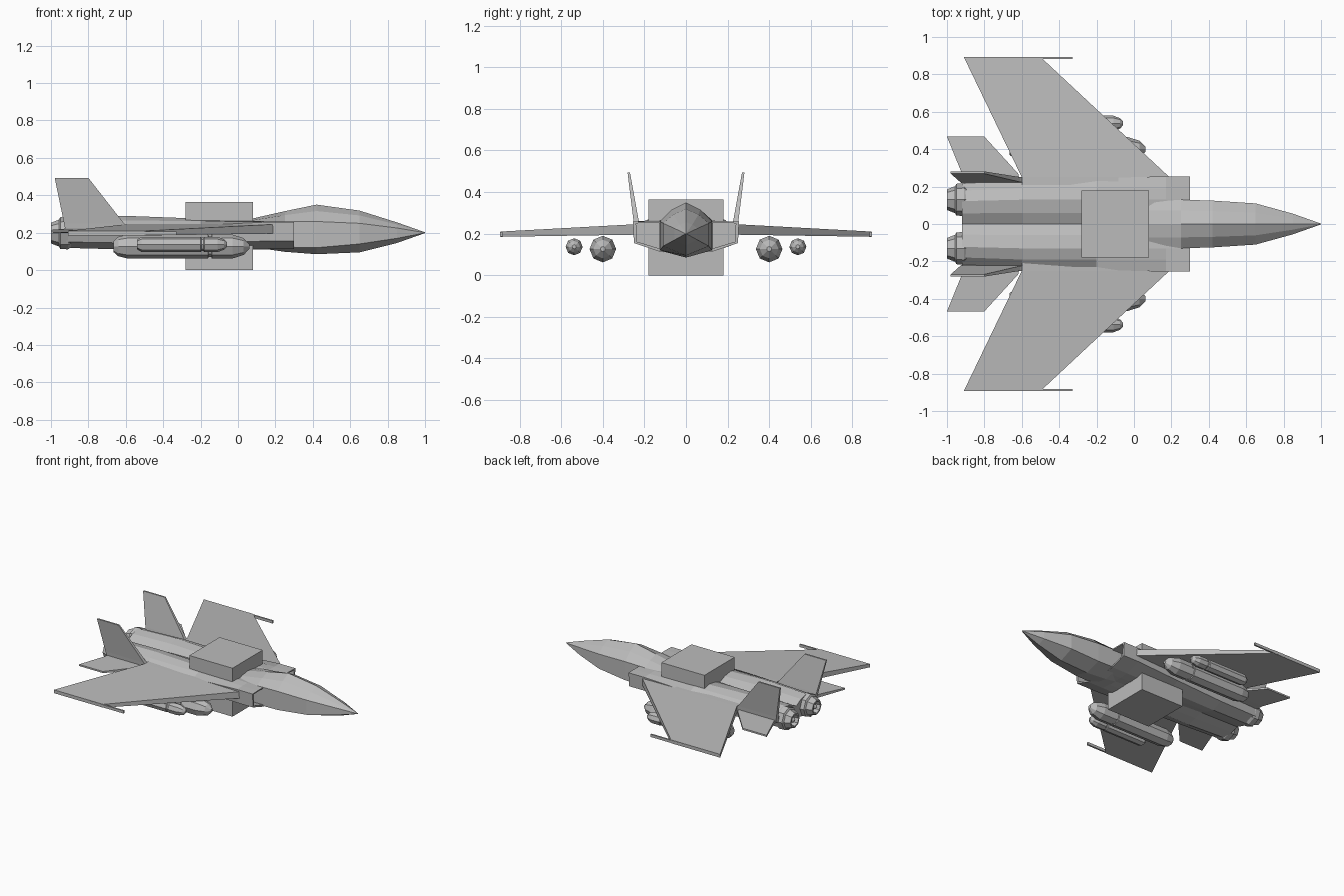
import bpy
import bmesh
from math import cos, sin, pi
from mathutils import Vector

cube = bpy.data.objects.get("Cube")
if cube:
    bpy.data.objects.remove(cube, do_unlink=True)

grey = bpy.data.materials.new("plain_grey")
grey.use_nodes = True
grey.diffuse_color = (0.5, 0.5, 0.5, 1)
grey.node_tree.nodes["Principled BSDF"].inputs["Base Color"].default_value = (0.5, 0.5, 0.5, 1)


def loft(name, rings, pair=False):
    """Skin closed rings of equal length, cap both ends, optionally mirror across y."""
    bm = bmesh.new()
    loops = [[bm.verts.new(p) for p in ring] for ring in rings]
    n = len(loops[0])
    for a, b in zip(loops, loops[1:]):
        for i in range(n):
            j = (i + 1) % n
            bm.faces.new((a[i], a[j], b[j], b[i]))
    bm.faces.new(loops[0])
    bm.faces.new(loops[-1])
    bmesh.ops.remove_doubles(bm, verts=bm.verts, dist=0.0001)
    bmesh.ops.recalc_face_normals(bm, faces=bm.faces)
    mesh = bpy.data.meshes.new(name)
    bm.to_mesh(mesh)
    bm.free()
    mesh.materials.append(grey)
    obj = bpy.data.objects.new(name, mesh)
    bpy.context.collection.objects.link(obj)
    if pair:
        mod = obj.modifiers.new("mirror", 'MIRROR')
        mod.use_axis = (False, True, False)
        mod.use_mirror_merge = False
    return obj


def section(x, half):
    """Close a half section, listed from top centre to bottom centre."""
    other = [(-y, z) for y, z in half[-2:0:-1]]
    return [Vector((x, y, z)) for y, z in half + other]


def turned(name, y, z, profile, sides=8):
    """Pair of faceted turned parts lying along x; profile is (x, radius)."""
    rings = [[Vector((x, y + r * sin(2 * pi * i / sides), z + r * cos(2 * pi * i / sides)))
              for i in range(sides)] for x, r in profile]
    return loft(name, rings, pair=True)


def chord(front, back, y, low, high):
    """Streamwise slice of a flat surface."""
    return [Vector(p) for p in ((front, y, low), (front, y, high),
                                (back, y, high), (back, y, low))]


# Nose and cockpit hump: x, half width, top, shoulder, lower edge, keel
nose = []
for x, w, top, shoulder, low, keel in (
        (1.0, 0.002, 0.202, 0.2, 0.199, 0.198),
        (0.85, 0.055, 0.255, 0.225, 0.17, 0.145),
        (0.65, 0.11, 0.318, 0.25, 0.14, 0.095),
        (0.42, 0.125, 0.35, 0.26, 0.12, 0.085),
        (0.25, 0.13, 0.315, 0.26, 0.12, 0.098),
        (0.06, 0.13, 0.272, 0.25, 0.125, 0.125),
        (-0.2, 0.06, 0.255, 0.24, 0.15, 0.14)):
    ridge = shoulder + 0.62 * (top - shoulder)
    nose.append(section(x, [(0, top), (w * 0.55, ridge), (w, shoulder), (w, low), (0, keel)]))
loft("nose", nose)

# Body with open air intakes in front and twin engine humps behind
front = [(0, 0.25), (0.06, 0.255), (0.13, 0.26), (0.19, 0.26), (0.255, 0.258),
         (0.25, 0.155), (0.13, 0.115), (0.06, 0.11), (0, 0.11)]
rear = [(0, 0.24), (0.06, 0.275), (0.13, 0.29), (0.19, 0.265), (0.235, 0.22),
        (0.21, 0.145), (0.13, 0.11), (0.06, 0.13), (0, 0.15)]
lip = [(y * 0.94, 0.2 + (z - 0.2) * 0.86) for y, z in front]
middle = [((a + c) / 2, (b + d) / 2) for (a, b), (c, d) in zip(front, rear)]
tail = [(y * 0.94, 0.2 + (z - 0.2) * 0.9) for y, z in rear]
loft("body", [section(0.22, lip), section(0.3, lip), section(0.3, front),
              section(0.17, front), section(-0.2, middle),
              section(-0.6, rear), section(-0.92, tail)])

# Main wings with tip rails
loft("wings", [chord(0.19, -0.6, 0.18, 0.195, 0.247),
               chord(0.19, -0.6, 0.25, 0.195, 0.245),
               chord(-0.5, -0.91, 0.893, 0.185, 0.21)], pair=True)
loft("wing_tip_rails", [chord(-0.33, -0.6, y, 0.187, 0.207) for y in (0.882, 0.894)], pair=True)

# Tailplanes
loft("tailplanes", [chord(-0.6, -0.91, 0.2, 0.198, 0.222),
                    chord(-0.62, -0.92, 0.27, 0.198, 0.222),
                    chord(-0.8, -1.0, 0.467, 0.203, 0.215)], pair=True)

# Outward leaning fins
fins = []
for lead, trail, y, z, thick in ((-0.56, -0.92, 0.232, 0.2, 0.028),
                                 (-0.61, -0.93, 0.238, 0.25, 0.026),
                                 (-0.8, -0.98, 0.275, 0.493, 0.012)):
    fins.append([Vector((x, y + s * thick / 2, z))
                 for x, s in ((lead, -1), (lead, 1), (trail, 1), (trail, -1))])
loft("fins", fins, pair=True)

# Engine nozzles with hollow outlets and centre cones
turned("engine_nozzles", 0.13, 0.198,
       [(-0.88, 0.07), (-0.91, 0.087), (-0.95, 0.085), (-0.957, 0.072),
        (-1.0, 0.055), (-1.0, 0.043), (-0.96, 0.04)])
turned("nozzle_cones", 0.13, 0.198, [(-0.95, 0.03), (-0.985, 0.018), (-0.998, 0.004)])

# Stores hung below the wings
turned("fuel_tanks", 0.4, 0.126,
       [(-0.665, 0.03), (-0.64, 0.052), (-0.59, 0.064), (-0.16, 0.064), (-0.157, 0.057),
        (-0.143, 0.057), (-0.14, 0.064), (-0.03, 0.064), (0.03, 0.045), (0.062, 0.012)])
turned("small_pods", 0.538, 0.137,
       [(-0.54, 0.025), (-0.515, 0.041), (-0.2, 0.041), (-0.195, 0.036),
        (-0.185, 0.036), (-0.18, 0.041), (-0.11, 0.041), (-0.075, 0.028), (-0.058, 0.01)])

# Block through the middle of the body
loft("centre_block", [chord(0.08, -0.28, y, 0.0, 0.365) for y in (-0.18, 0.18)])
